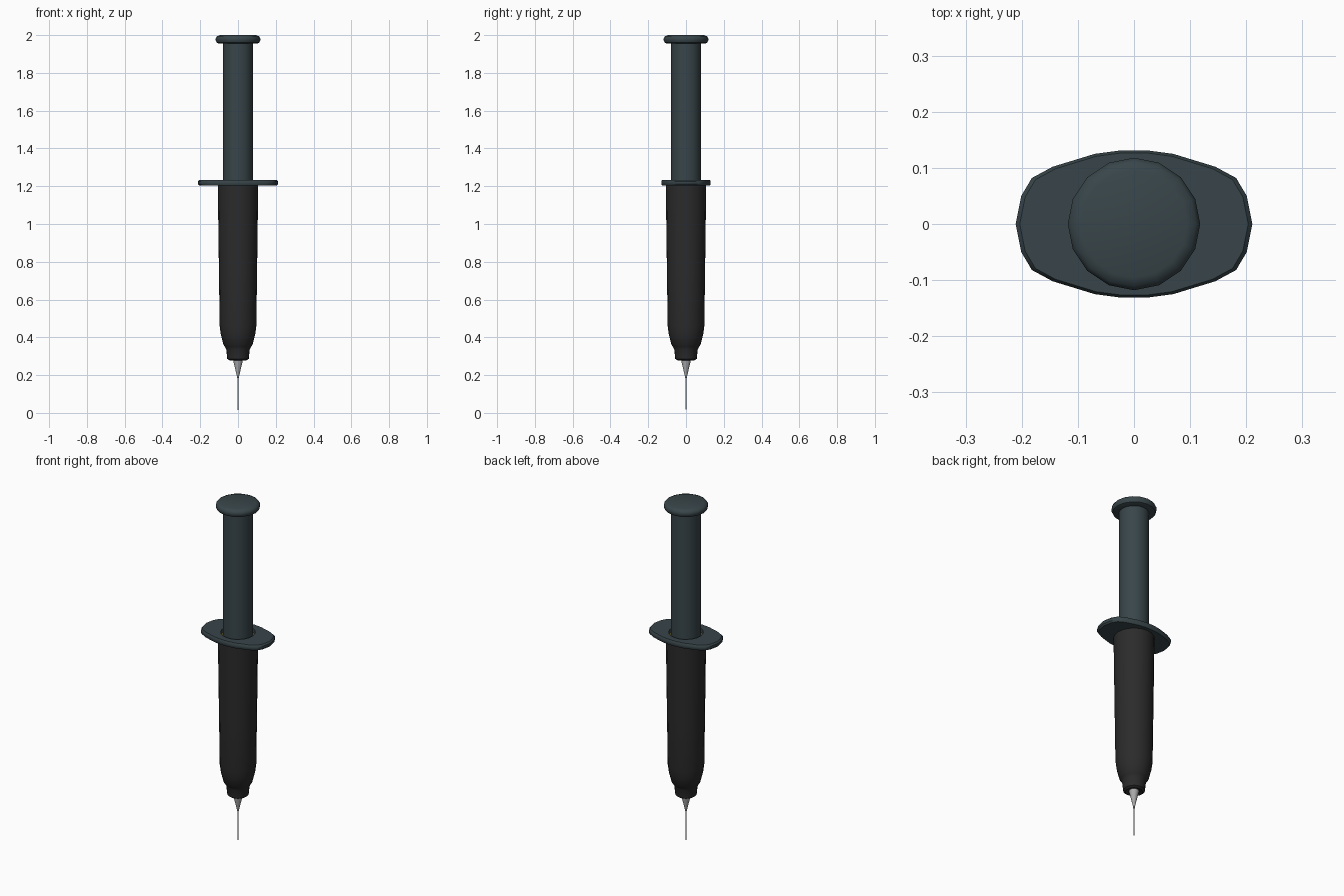
import bpy, bmesh, math

if "Cube" in bpy.data.objects:
    bpy.data.objects.remove(bpy.data.objects["Cube"])


def material(name, rgb):
    m = bpy.data.materials.new(name)
    m.diffuse_color = (*rgb, 1)
    m.use_nodes = True
    m.node_tree.nodes["Principled BSDF"].inputs["Base Color"].default_value = m.diffuse_color
    return m


SLATE = material("slate_plastic", (0.04, 0.06, 0.068))
BLACK = material("dark_barrel", (0.024, 0.024, 0.024))
OLIVE = material("olive_seal", (0.12, 0.10, 0.02))
STEEL = material("steel", (0.4, 0.4, 0.4))


def skin(name, rings, mat, loop=False, caps=True):
    """Join equal-sized rings of points into one surface."""
    bm = bmesh.new()
    vs = [[bm.verts.new(p) for p in r] for r in rings]
    n = len(vs[0])
    pairs = list(zip(vs, vs[1:])) + ([(vs[-1], vs[0])] if loop else [])
    for a, b in pairs:
        for i in range(n):
            j = (i + 1) % n
            bm.faces.new((a[i], a[j], b[j], b[i]))
    if caps and not loop:
        bm.faces.new(vs[0])
        bm.faces.new(vs[-1])
    bmesh.ops.recalc_face_normals(bm, faces=bm.faces)
    me = bpy.data.meshes.new(name)
    bm.to_mesh(me)
    bm.free()
    ob = bpy.data.objects.new(name, me)
    bpy.context.collection.objects.link(ob)
    me.materials.append(mat)
    bpy.ops.object.select_all(action='DESELECT')
    ob.select_set(True)
    bpy.context.view_layer.objects.active = ob
    bpy.ops.object.shade_smooth_by_angle(angle=math.radians(40))
    return ob


def circle(r, z, n):
    return [(r * math.cos(2 * math.pi * i / n), r * math.sin(2 * math.pi * i / n), z)
            for i in range(n)]


def lathe(name, profile, mat, n=16, loop=False):
    return skin(name, [circle(r, z, n) for r, z in profile], mat, loop)


# Plunger: thumb pad and rod reaching into the barrel
lathe("thumb_pad", [(0.100, 1.955), (0.112, 1.96), (0.118, 1.972), (0.118, 1.983),
                    (0.111, 1.994), (0.095, 2.0)], SLATE)
lathe("plunger_rod", [(0.079, 0.9), (0.079, 1.965)], SLATE, 20)

# Barrel: hollow tapered shell with stepped nose
lathe("barrel", [(0.025, 0.285), (0.045, 0.278), (0.057, 0.286), (0.062, 0.335),
                 (0.070, 0.352), (0.077, 0.36), (0.091, 0.415), (0.097, 0.46), (0.101, 0.75),
                 (0.107, 1.205), (0.092, 1.205), (0.086, 0.8), (0.025, 0.8)],
      BLACK, 20, loop=True)

# Seal just inside the barrel mouth
lathe("inner_seal", [(0.078, 1.19), (0.095, 1.19), (0.095, 1.212), (0.078, 1.212)],
      OLIVE, 20, loop=True)

# Finger flange: one quarter outline mirrored to four, with a central hole
quarter = [(0.211, 0), (0.201, 0.05), (0.182, 0.082), (0.145, 0.102),
           (0.07, 0.125), (0.025, 0.131)]
upper = quarter + [(-x, y) for x, y in reversed(quarter)]
outline = upper + [(x, -y) for x, y in reversed(upper[1:-1])]


def flange_ring(s, z):
    return [(x * s, y * s, z) for x, y in outline]


N = len(outline)
skin("finger_flange", [circle(0.092, 1.203, N), flange_ring(0.965, 1.203),
                       flange_ring(1, 1.211), flange_ring(1, 1.226),
                       flange_ring(0.965, 1.234), circle(0.092, 1.234, N)],
     SLATE, loop=True)

# Needle hub and needle
lathe("needle_hub", [(0.026, 0.3), (0.025, 0.275), (0.006, 0.195), (0.004, 0.185)], STEEL)
lathe("needle", [(0.004, 0.2), (0.0035, 0.06), (0.0005, 0.0)], STEEL, 10)
